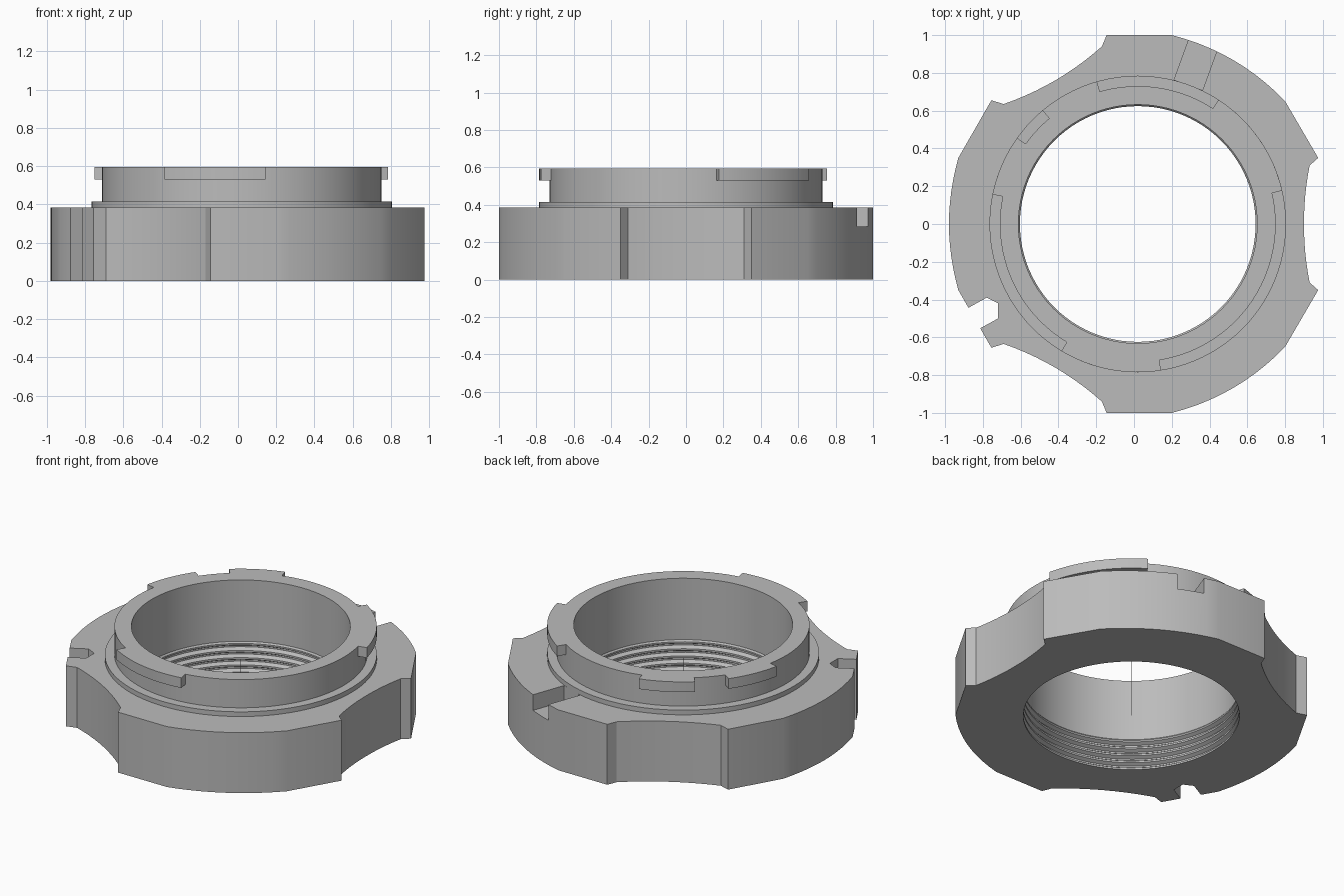
import bpy
import bmesh
from math import sin, cos, radians, pi
from mathutils import Vector

if "Cube" in bpy.data.objects:
    bpy.data.objects.remove(bpy.data.objects["Cube"], do_unlink=True)

CX = 0.02          # axis of the round parts
SEGS = 96
BASE_TOP, TOP = 0.385, 0.595

grey = bpy.data.materials.new("plain_grey")
grey.use_nodes = True
COLOUR = (0.5, 0.5, 0.5, 1)
grey.diffuse_color = COLOUR
grey.node_tree.nodes["Principled BSDF"].inputs["Base Color"].default_value = COLOUR


def finish(name, bm):
    bmesh.ops.recalc_face_normals(bm, faces=bm.faces[:])
    mesh = bpy.data.meshes.new(name)
    bm.to_mesh(mesh)
    bm.free()
    mesh.materials.append(grey)
    ob = bpy.data.objects.new(name, mesh)
    bpy.context.collection.objects.link(ob)
    return ob


def lathe(name, profile, start=0, end=360, segs=SEGS):
    """Sweep a closed (radius, z) profile about the axis."""
    bm = bmesh.new()
    full = end - start == 360
    rows = []
    for i in range(segs if full else segs + 1):
        a = radians(start + (end - start) * i / segs)
        rows.append([bm.verts.new((CX + r * cos(a), r * sin(a), z)) for r, z in profile])
    n = len(profile)
    for i in range(segs):
        p, q = rows[i], rows[(i + 1) % len(rows)]
        for j in range(n):
            k = (j + 1) % n
            bm.faces.new((p[j], q[j], q[k], p[k]))
    if not full:
        bm.faces.new(rows[0])
        bm.faces.new(rows[-1])
    return finish(name, bm)


def prism(name, points, z0, z1):
    bm = bmesh.new()
    face = bm.faces.new([bm.verts.new((x, y, z0)) for x, y in points])
    new = bmesh.ops.extrude_face_region(bm, geom=[face])["geom"]
    bmesh.ops.translate(bm, vec=(0, 0, z1 - z0),
                        verts=[v for v in new if isinstance(v, bmesh.types.BMVert)])
    return finish(name, bm)


def bow(a, b, sag, n=10):
    """Points from a to b, bulging right of travel by sag."""
    a, b = Vector(a), Vector(b)
    d = (b - a).normalized()
    side = Vector((d.y, -d.x))
    return [a.lerp(b, i / n) + side * sag * 4 * (i / n) * (1 - i / n) for i in range(n + 1)]


def cut(ob, cutter):
    mod = ob.modifiers.new("cut", "BOOLEAN")
    mod.object = cutter
    mod.operation = "DIFFERENCE"
    mod.solver = "EXACT"
    bpy.context.view_layer.objects.active = ob
    bpy.ops.object.modifier_apply(modifier=mod.name)
    bpy.data.objects.remove(cutter, do_unlink=True)


# Scalloped base outline: upper half, mirrored for the lower half
half = bow((0.9, 0), (0.93, 0.31), -0.008, 6)
half += [Vector((0.975, 0.35))]
half += bow((0.8, 0.65), (0.2, 1), 0.05)
half += [Vector((-0.145, 1))]
half += bow((-0.17, 0.94), (-0.69, 0.635), -0.03)
half += [Vector((-0.755, 0.655))]
half += bow((-0.93, 0.35), (-0.98, 0), 0.012, 6)
outline = half + [Vector((p.x, -p.y)) for p in half[-2:0:-1]]
base = prism("scalloped_base", outline, 0, BASE_TOP)

# Centre opening, side notch and radial key slot
cut(base, lathe("bore_cutter", [(0.001, -0.1), (0.7, -0.1), (0.7, 0.5), (0.001, 0.5)]))
notch = [(-0.96, -0.49), (-0.87, -0.44), (-0.78, -0.39), (-0.72, -0.42),
         (-0.72, -0.5), (-0.81, -0.55), (-0.9, -0.6)]
cut(base, prism("notch_cutter", notch, -0.1, 0.5))
out = Vector((cos(radians(70)), sin(radians(70))))
side = Vector((-out.y, out.x)) * 0.08
mid = Vector((CX, 0))
slot = [mid + out * 0.783 - side, mid + out * 1.1 - side,
        mid + out * 1.1 + side, mid + out * 0.783 + side]
cut(base, prism("slot_cutter", slot, 0.285, 0.5))

# Stepped collar with flange, neck and threaded bore
thread = []
PITCH = 0.046
for i in range(4):
    z = i * PITCH
    thread += [(0.624, z), (0.624, z + PITCH * 0.25),
               (0.645, z + PITCH * 0.55), (0.645, z + PITCH * 0.75)]
thread += [(0.624, 4 * PITCH), (0.624, 4 * PITCH + 0.01), (0.632, 4 * PITCH + 0.02)]
outer = [(0.632, TOP), (0.73, TOP), (0.73, 0.415), (0.785, 0.415),
         (0.785, BASE_TOP), (0.7, BASE_TOP), (0.7, 0)]
collar = lathe("threaded_collar", thread + outer)

# Bayonet lugs around the neck rim
parts = [base, collar]
lugs = {"right_lug": (13, 57), "rear_lug": (106, 130),
        "left_lug": (144.5, 168.5), "front_lug": (239, 279)}
for name, (a, b) in lugs.items():
    parts.append(lathe(name, [(0.729, 0.53), (0.785, 0.53), (0.785, TOP), (0.729, TOP)], a, b, 12))

# Smooth the round walls, keep hard edges
bpy.ops.object.select_all(action="DESELECT")
for ob in parts:
    ob.select_set(True)
bpy.context.view_layer.objects.active = base
bpy.ops.object.shade_smooth_by_angle(angle=radians(20))
